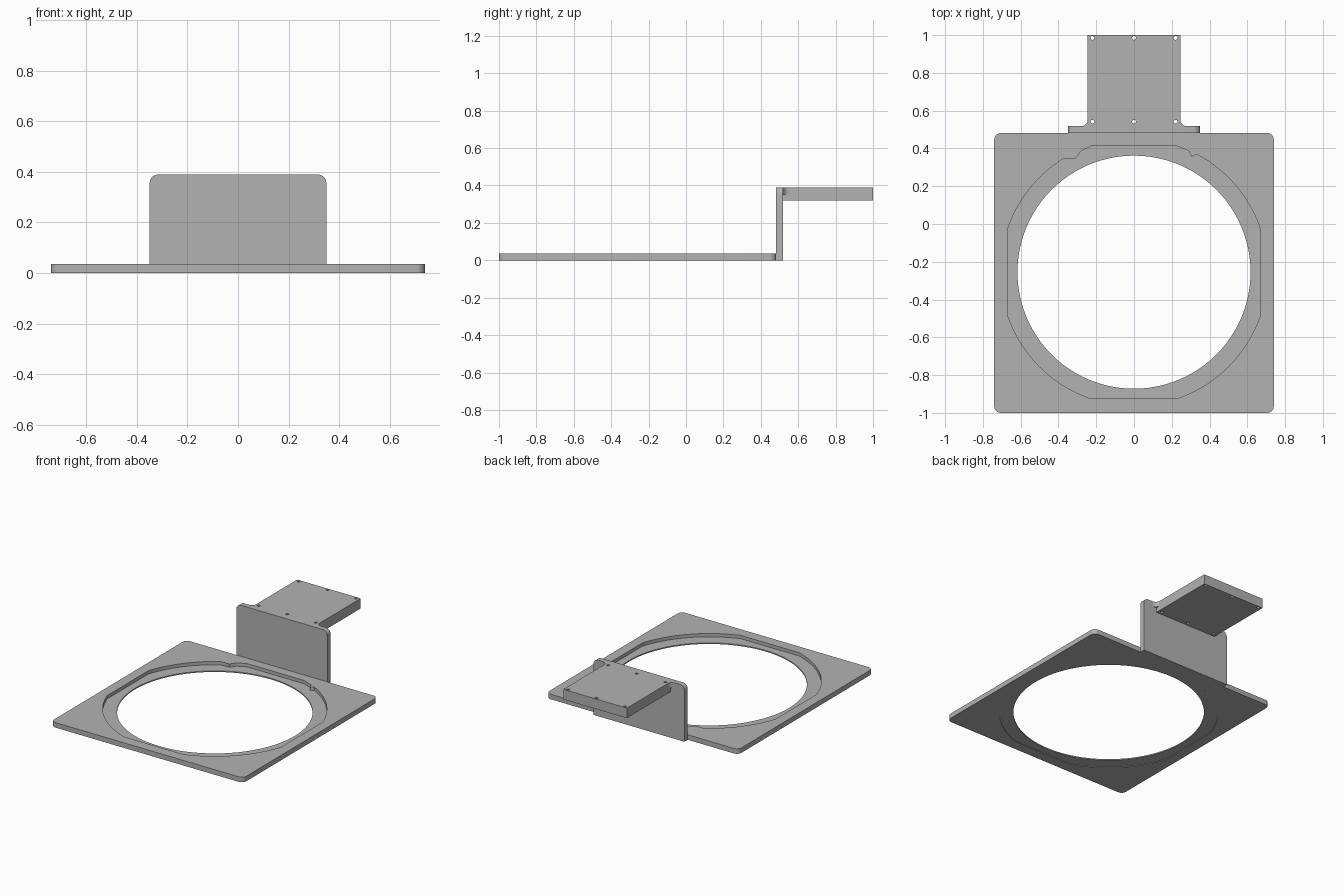
import bpy, bmesh
from math import sin, cos, pi, atan2, radians, sqrt

cube = bpy.data.objects.get("Cube")
if cube:
    bpy.data.objects.remove(cube, do_unlink=True)

# Single grey material
grey = bpy.data.materials.new("plain_grey")
grey.use_nodes = True
color = (0.45, 0.45, 0.45, 1)
grey.diffuse_color = color
grey.node_tree.nodes["Principled BSDF"].inputs["Base Color"].default_value = color


def arc(cx, cy, r, a0, a1, n):
    """Points on an arc, angles in degrees."""
    angles = [radians(a0 + (a1 - a0) * i / n) for i in range(n + 1)]
    return [(cx + r * cos(a), cy + r * sin(a)) for a in angles]


def circle(cx, cy, r, n):
    return arc(cx, cy, r, 0, 360, n)[:-1]


def rounded_rect(x0, y0, x1, y1, r):
    return (arc(x1 - r, y1 - r, r, 0, 90, 8) + arc(x0 + r, y1 - r, r, 90, 180, 8)
            + arc(x0 + r, y0 + r, r, 180, 270, 8) + arc(x1 - r, y0 + r, r, 270, 360, 8))


def prism(name, loops, low, high, upright=False):
    """Extrude an outline (first loop) with holes (other loops)."""
    curve = bpy.data.curves.new(name + "_profile", "CURVE")
    curve.dimensions = "2D"
    curve.fill_mode = "BOTH"
    curve.extrude = (high - low) / 2
    for loop in loops:
        spline = curve.splines.new("POLY")
        spline.points.add(len(loop) - 1)
        for point, (x, y) in zip(spline.points, loop):
            point.co = (x, y, 0, 1)
        spline.use_cyclic_u = True
    helper = bpy.data.objects.new(name + "_helper", curve)
    bpy.context.collection.objects.link(helper)
    bpy.context.view_layer.update()
    graph = bpy.context.evaluated_depsgraph_get()
    mesh = bpy.data.meshes.new_from_object(helper.evaluated_get(graph))
    bpy.data.objects.remove(helper, do_unlink=True)
    bpy.data.curves.remove(curve)

    bm = bmesh.new()
    bm.from_mesh(mesh)
    bmesh.ops.remove_doubles(bm, verts=bm.verts, dist=0.0001)
    for v in bm.verts:
        x, y, z = v.co
        z += (low + high) / 2
        v.co = (x, z, y) if upright else (x, y, z)
    bmesh.ops.recalc_face_normals(bm, faces=bm.faces)
    bm.to_mesh(mesh)
    bm.free()
    mesh.name = name
    mesh.materials.clear()
    mesh.materials.append(grey)
    obj = bpy.data.objects.new(name, mesh)
    bpy.context.collection.objects.link(obj)
    bpy.ops.object.select_all(action="DESELECT")
    obj.select_set(True)
    bpy.context.view_layer.objects.active = obj
    bpy.ops.object.shade_smooth_by_angle(angle=radians(30))
    return obj


# Pocket outline: a circle flattened on four sides, with two notches at the back
cy, ring, flat = -0.255, 0.707, 0.67
side = math_angle = atan2(sqrt(ring**2 - flat**2), flat) * 180 / pi


def on_ring(x):
    return atan2(sqrt(ring**2 - x**2), x) * 180 / pi


pocket = arc(0, cy, ring, side, on_ring(0.33), 14)
pocket += [(0.305, 0.355), (0.29, 0.387), (0.22, 0.415),
           (-0.22, 0.415), (-0.28, 0.387), (-0.31, 0.345)]
pocket += arc(0, cy, ring, on_ring(-0.375), 180 - side, 14)
pocket += arc(0, cy, ring, 180 + side, 270 - side, 18)
pocket += arc(0, cy, ring, 270 + side, 360 - side, 18)

# Base plate and the thin ledge inside its opening
prism("base_plate", [rounded_rect(-0.74, -1, 0.74, 0.482, 0.035), pocket], 0, 0.035)
prism("ring_ledge", [pocket, circle(0, cy, 0.617, 96)], 0.004, 0.012)

# Upright bracket with rounded top corners
r = 0.035
bracket = ([(-0.35, 0), (0.35, 0)] + arc(0.35 - r, 0.39 - r, r, 0, 90, 8)
           + arc(-0.35 + r, 0.39 - r, r, 90, 180, 8))
prism("upright_bracket", [bracket], 0.482, 0.518, upright=True)

# Shelf with six screw holes
holes = [circle(x, y, 0.01, 16) for x in (-0.22, 0, 0.22) for y in (0.542, 0.985)]
shelf = [(-0.245, 0.518), (0.245, 0.518), (0.245, 1), (-0.245, 1)]
prism("shelf", [shelf] + holes, 0.32, 0.39)

# Fillets joining the shelf to the bracket
for label, s in (("left", 1), ("right", -1)):
    fillet = [(0.245, 0.518)] + arc(0.28, 0.553, r, 270, 180, 8)
    prism(label + "_fillet", [[(s * x, y) for x, y in fillet]], 0.353, 0.39)
